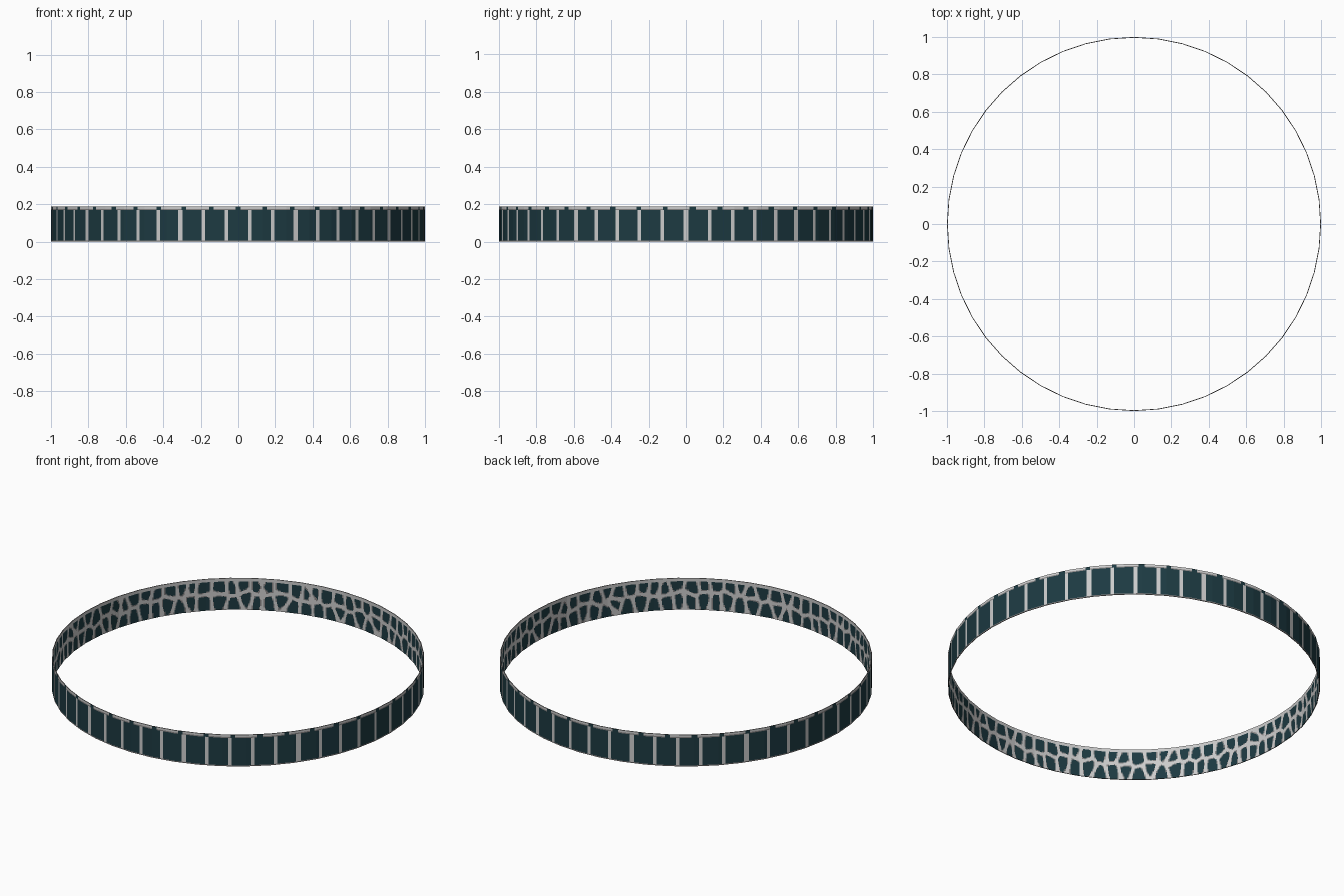
import bpy, math, random

if "Cube" in bpy.data.objects:
    bpy.data.objects.remove(bpy.data.objects["Cube"])

random.seed(4)
SIDES, SUB = 48, 20            # ring facets, columns per facet
COLS, ROWS, HEIGHT = SIDES * SUB, 30, 0.187
STEP = 2 * math.pi / SIDES


def material(name, rgb):
    m = bpy.data.materials.new(name)
    m.diffuse_color = (*rgb, 1)
    m.use_nodes = True
    m.node_tree.nodes["Principled BSDF"].inputs["Base Color"].default_value = m.diffuse_color
    return m


MATS = [material("dark_teal", (0.012, 0.042, 0.054)),
        material("pale_stone", (0.58, 0.56, 0.55)),
        material("shaded_stone", (0.24, 0.23, 0.23))]


def ring_point(col, radius):
    # point on the straight facet between two ring corners
    side, t = divmod(col % COLS, SUB)
    t /= SUB
    a, b = side * STEP, (side + 1) * STEP
    return (radius * (math.cos(a) * (1 - t) + math.cos(b) * t),
            radius * (math.sin(a) * (1 - t) + math.sin(b) * t))


def band(name, radius, colour, inward):
    verts = [(*ring_point(c, radius), HEIGHT * r / ROWS)
             for r in range(ROWS + 1) for c in range(COLS)]
    faces, ids = [], []
    for r in range(ROWS):
        for c in range(COLS):
            n = (c + 1) % COLS
            f = (r * COLS + c, r * COLS + n, (r + 1) * COLS + n, (r + 1) * COLS + c)
            faces.append(f[::-1] if inward else f)
            ids.append(colour(2 * math.pi * (c + 0.5) / COLS, HEIGHT * (r + 0.5) / ROWS))
    me = bpy.data.meshes.new(name)
    me.from_pydata(verts, [], faces)
    for m in MATS:
        me.materials.append(m)
    me.polygons.foreach_set("material_index", ids)
    me.update()
    ob = bpy.data.objects.new(name, me)
    bpy.context.collection.objects.link(ob)
    return ob


def near_multiple(a, count, half_width):
    # is angle a close to one of count evenly spaced marks?
    s = 2 * math.pi / count
    return abs((a + s / 2) % s - s / 2) < half_width


def outer_colour(a, z):
    if z > 0.169:                              # dashed pale rim
        gap = near_multiple(a + math.pi / 2, 43, 0.014)
        return 0 if gap else (1 if z > 0.175 else 2)
    if z < 0.006:                              # thin foot line
        return 2
    if near_multiple(a, 50, 0.0105):           # upright ribs
        return 1
    return 0


# web cells: tall lower row, rounder upper row
N = 92
CELL = 2 * math.pi / N
seeds = {}
for i in range(N):
    seeds[i] = [((i + random.uniform(0.2, 0.8)) * CELL, 0.048 + random.uniform(-0.022, 0.022)),
                ((i + random.uniform(0.2, 0.8)) * CELL, 0.140 + random.uniform(-0.018, 0.018))]


def inner_colour(a, z):
    if z > 0.168:                              # solid pale rim
        return 1
    k = int(a / CELL)
    near = []
    for i in range(k - 2, k + 3):
        for sa, sz in seeds[i % N]:
            d = (a - sa + math.pi) % (2 * math.pi) - math.pi
            near.append((math.hypot(d, (z - sz) * 0.85)))
    near.sort()
    gap = near[1] - near[0]
    return 1 if gap < 0.015 else 2 if gap < 0.021 else 0


band("outer_band", 1.0, outer_colour, False)
band("inner_web_band", 0.996, inner_colour, True)

# narrow caps joining the two bands
for name, z, flip in (("top_edge", HEIGHT, False), ("bottom_edge", 0.0, True)):
    verts = [(*ring_point(s * SUB, r), z) for r in (1.0, 0.996) for s in range(SIDES)]
    faces = [(s, (s + 1) % SIDES, SIDES + (s + 1) % SIDES, SIDES + s) for s in range(SIDES)]
    if flip:
        faces = [f[::-1] for f in faces]
    me = bpy.data.meshes.new(name)
    me.from_pydata(verts, [], faces)
    me.materials.append(MATS[2])
    bpy.context.collection.objects.link(bpy.data.objects.new(name, me))
